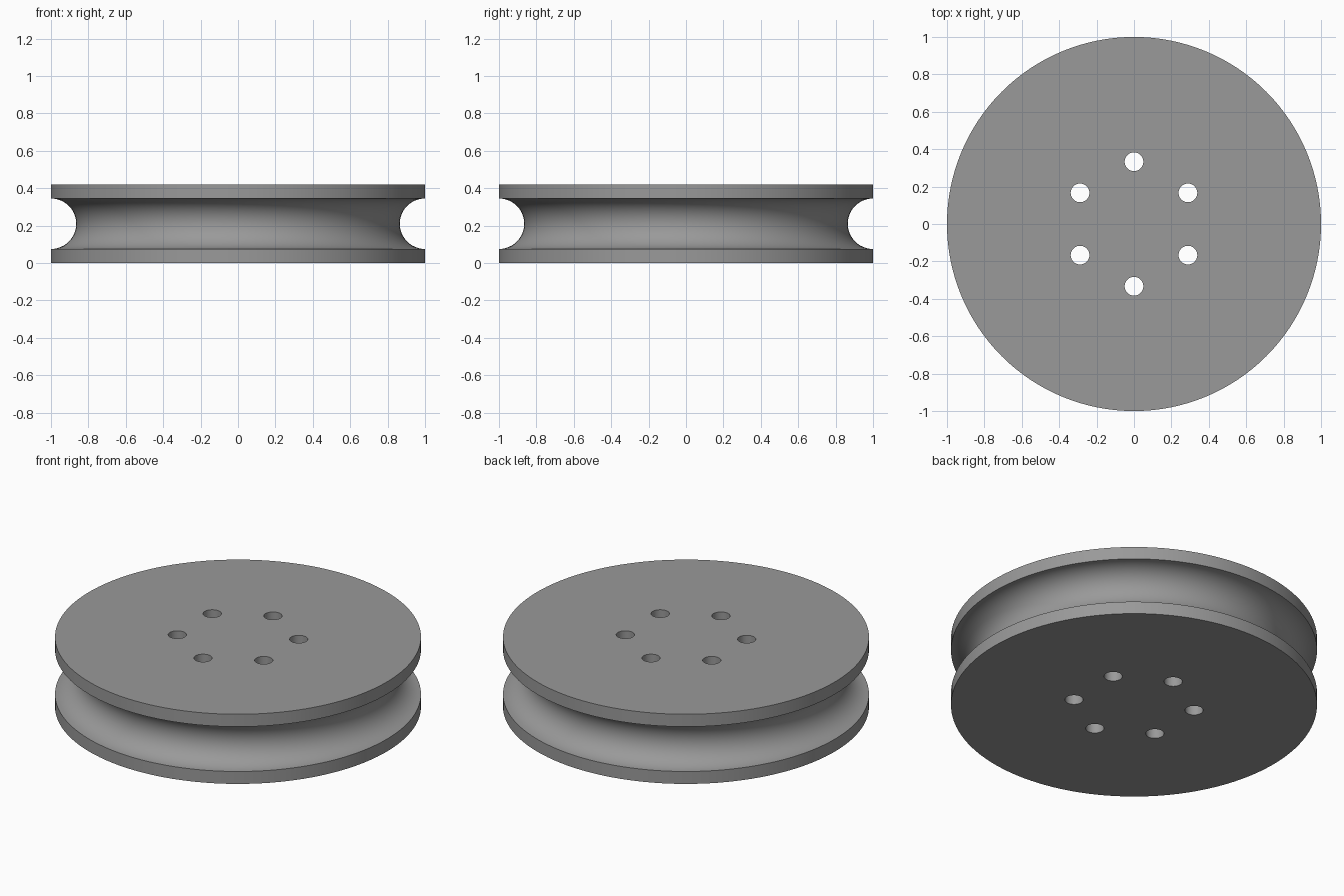
import bpy, bmesh, math

if "Cube" in bpy.data.objects:
    bpy.data.objects.remove(bpy.data.objects["Cube"])

HEIGHT, RADIUS = 0.42, 1.0
GROOVE = 0.135
HOLE_RADIUS, HOLE_CIRCLE = 0.05, 0.333
SEGMENTS = 128

grey = bpy.data.materials.new("grey")
grey.diffuse_color = (0.32, 0.32, 0.32, 1)
grey.use_nodes = True
grey.node_tree.nodes["Principled BSDF"].inputs["Base Color"].default_value = grey.diffuse_color


def new_object(name, bm):
    bmesh.ops.recalc_face_normals(bm, faces=bm.faces)
    mesh = bpy.data.meshes.new(name)
    bm.to_mesh(mesh)
    bm.free()
    obj = bpy.data.objects.new(name, mesh)
    bpy.context.collection.objects.link(obj)
    mesh.materials.append(grey)
    return obj


# Wheel profile: flat rims with a half-round rope groove between them
mid = HEIGHT / 2
profile = [(RADIUS, 0)]
for i in range(25):
    a = math.pi * i / 24
    profile.append((RADIUS - GROOVE * math.sin(a), mid - GROOVE * math.cos(a)))
profile.append((RADIUS, HEIGHT))

# Revolve the profile and cap both ends
bm = bmesh.new()
rings = []
for r, z in profile:
    rings.append([bm.verts.new((r * math.cos(t), r * math.sin(t), z))
                  for t in (math.tau * k / SEGMENTS for k in range(SEGMENTS))])
for low, high in zip(rings, rings[1:]):
    for k in range(SEGMENTS):
        n = (k + 1) % SEGMENTS
        bm.faces.new((low[k], low[n], high[n], high[k]))
bm.faces.new(rings[0][::-1])
bm.faces.new(rings[-1])
wheel = new_object("grooved_wheel", bm)

# Six through holes
bm = bmesh.new()
for k in range(6):
    a = math.radians(90 + 60 * k)
    made = bmesh.ops.create_cone(bm, cap_ends=True, segments=48, depth=HEIGHT + 0.2,
                                 radius1=HOLE_RADIUS, radius2=HOLE_RADIUS)
    bmesh.ops.translate(bm, verts=made["verts"],
                        vec=(HOLE_CIRCLE * math.cos(a), HOLE_CIRCLE * math.sin(a), mid))
cutter = new_object("hole_cutter", bm)
cutter.hide_render = True

cut = wheel.modifiers.new("holes", 'BOOLEAN')
cut.operation = 'DIFFERENCE'
cut.solver = 'EXACT'
cut.object = cutter
bpy.context.view_layer.objects.active = wheel
wheel.select_set(True)
cutter.select_set(False)
bpy.ops.object.modifier_apply(modifier=cut.name)
bpy.data.objects.remove(cutter)

# Smooth round walls, crisp edges
bpy.ops.object.shade_smooth_by_angle(angle=math.radians(30))
